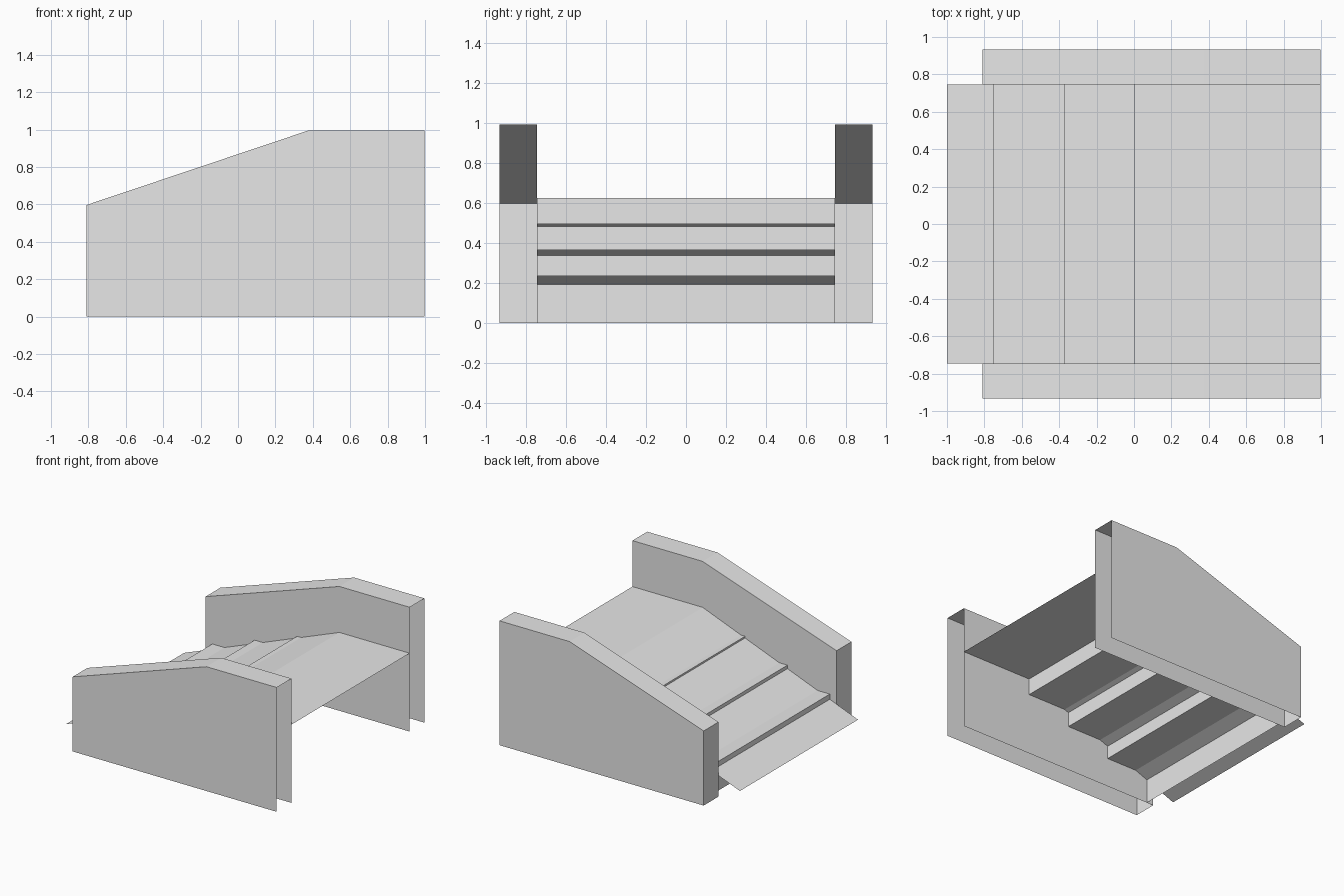
import bpy
import bmesh

cube = bpy.data.objects.get("Cube")
if cube:
    bpy.data.objects.remove(cube, do_unlink=True)

grey = bpy.data.materials.new("plain_grey")
grey.use_nodes = True
colour = (0.8, 0.8, 0.8, 1)
grey.diffuse_color = colour
grey.node_tree.nodes["Principled BSDF"].inputs["Base Color"].default_value = colour

INNER, OUTER = 0.747, 0.934     # inner and outer faces of the side walls
RUN, RISE = 0.375, 0.131        # stair proportions
DECK_X, DECK_Z = 0.375, 0.627   # front edge of the upper landing
FRONT, BACK = -0.81, 0.997      # ends of the side walls


def add_object(name, bm):
    mesh = bpy.data.meshes.new(name)
    bm.to_mesh(mesh)
    bm.free()
    mesh.materials.append(grey)
    obj = bpy.data.objects.new(name, mesh)
    bpy.context.collection.objects.link(obj)
    return obj


def sweep(bm, profile, y0, y1):
    """Open sheet: an (x, z) profile swept across y."""
    a = [bm.verts.new((x, y0, z)) for x, z in profile]
    b = [bm.verts.new((x, y1, z)) for x, z in profile]
    for i in range(len(profile) - 1):
        bm.faces.new((a[i], a[i + 1], b[i + 1], b[i]))
    return a, b


# Stepped sheet: landing, treads and risers, open underneath
steps = [(BACK, DECK_Z), (DECK_X, DECK_Z)]
for i in range(1, 4):
    x, z = DECK_X - (i - 1) * RUN, DECK_Z - i * RISE
    steps += [(x, z), (x - RUN, z)]
steps.append((DECK_X - 3 * RUN, 0))
bm = bmesh.new()
sweep(bm, steps[::-1], -INNER, INNER)
add_object("stairs", bm)

# Thin ramp laid over the stairs, with the step edges just breaking through
bm = bmesh.new()
sweep(bm, [(-1, 0.096), (DECK_X, DECK_Z)], -INNER, INNER)
add_object("ramp", bm)

# Hollow side walls, open at the bottom and at the high end
outline = [(FRONT, 0), (FRONT, 0.597), (DECK_X, 0.995), (BACK, 0.995)]
for name, side in (("left_wall", 1), ("right_wall", -1)):
    bm = bmesh.new()
    y0, y1 = sorted((side * INNER, side * OUTER))
    a, b = sweep(bm, outline, y0, y1)
    for row, y in ((a, y0), (b, y1)):
        corner = bm.verts.new((BACK, y, 0))
        loop = row + [corner]
        bm.faces.new(loop[::-1] if row is a else loop)
    bmesh.ops.recalc_face_normals(bm, faces=bm.faces)
    add_object(name, bm)
